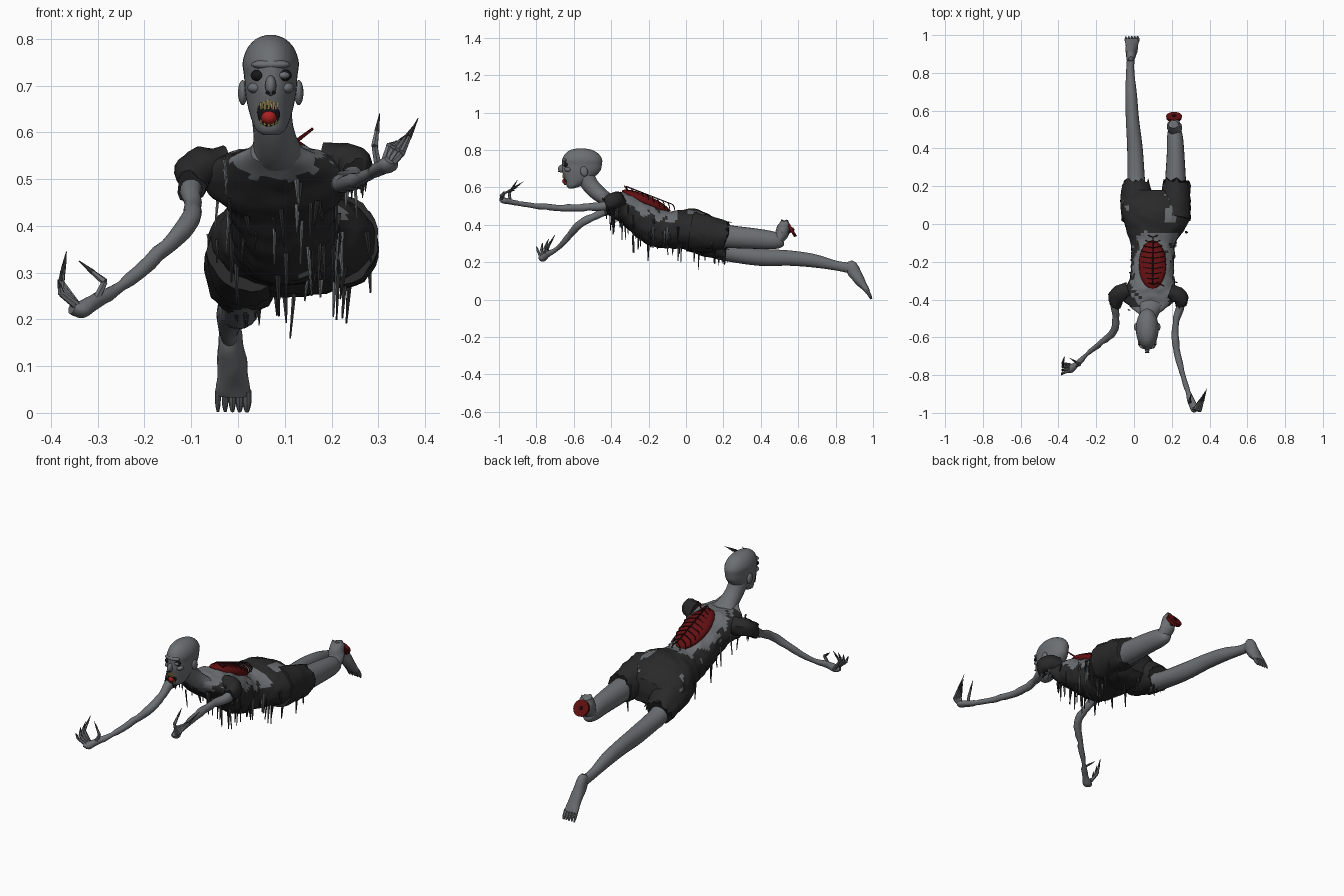
import bpy
import bmesh
import math
import random
from mathutils import Vector, Matrix, noise

random.seed(7)
X, Y, Z = Vector((1, 0, 0)), Vector((0, 1, 0)), Vector((0, 0, 1))
parts = []

cube = bpy.data.objects.get("Cube")
if cube:
    bpy.data.objects.remove(cube, do_unlink=True)


def material(name, red, green, blue):
    mat = bpy.data.materials.new(name)
    mat.use_nodes = True
    colour = (red, green, blue, 1)
    mat.diffuse_color = colour
    shader = mat.node_tree.nodes["Principled BSDF"]
    shader.inputs["Base Color"].default_value = colour
    shader.inputs["Roughness"].default_value = .8
    return mat


skin = material("grey skin", .15, .16, .17)
cloth = material("dark cloth", .022, .022, .022)
flesh = material("raw flesh", .12, .005, .006)
gore = material("dried blood", .03, .004, .005)
black = material("black", .008, .008, .008)
claw = material("claw grey", .04, .04, .042)
tongue_red = material("tongue red", .4, .015, .015)
tooth = material("yellow tooth", .36, .28, .1)


def finish(bm, name, mats):
    """Turn a bmesh into a named object."""
    bmesh.ops.recalc_face_normals(bm, faces=bm.faces)
    mesh = bpy.data.meshes.new(name)
    bm.to_mesh(mesh)
    bm.free()
    for mat in mats:
        mesh.materials.append(mat)
    obj = bpy.data.objects.new(name, mesh)
    bpy.context.collection.objects.link(obj)
    parts.append(obj)
    return obj


def spline(a, b, c, d, t):
    """Catmull-Rom blend of four path rows."""
    return [q + t * (r - p + t * (2 * p - 5 * q + 4 * r - s + t * (3 * (q - r) + s - p))) / 2
            for p, q, r, s in zip(a, b, c, d)]


def tube(name, rows, *mats, up=Z, axis=None, sides=16, steps=4, rough=0, ragged=0):
    """Loft elliptical rings along rows of (x, y, z, width radius, height radius)."""
    ends = [rows[0]] + list(rows) + [rows[-1]]
    path = [spline(*ends[i:i + 4], k / steps) for i in range(len(rows) - 1) for k in range(steps)]
    path.append(rows[-1])
    centres = [Vector(row[:3]) for row in path]
    bm = bmesh.new()
    rings = []
    for i, row in enumerate(path):
        along = axis or (centres[min(i + 1, len(path) - 1)] - centres[max(i - 1, 0)]).normalized()
        right = along.cross(up).normalized()
        top = right.cross(along)
        ring = []
        for k in range(sides):
            angle = math.tau * k / sides
            offset = right * max(row[3], .001) * math.cos(angle) + top * max(row[4], .001) * math.sin(angle)
            point = centres[i] + offset
            point += offset.normalized() * noise.noise(point * 28) * rough
            if i == len(path) - 1:
                point += along * random.uniform(-ragged, ragged)
            ring.append(bm.verts.new(point))
        rings.append(ring)
    for low, high in zip(rings, rings[1:]):
        for k in range(sides):
            n = (k + 1) % sides
            bm.faces.new((low[k], low[n], high[n], high[k]))
    bm.faces.new(rings[0])
    bm.faces.new(rings[-1])
    return finish(bm, name, mats)


def ellipsoid(name, centre, radii, mat, tilt=0):
    bm = bmesh.new()
    turn = Matrix.Rotation(tilt, 4, "X")
    place = Matrix.Translation(centre) @ turn @ Matrix.Diagonal((*radii, 1))
    bmesh.ops.create_uvsphere(bm, u_segments=20, v_segments=12, radius=1, matrix=place)
    return finish(bm, name, [mat])


def spike(name, start, end, radius, mat, tip=.001):
    """Thin straight piece tapering from start to end."""
    start, end = Vector(start), Vector(end)
    up = X if abs((end - start).normalized().z) > .7 else Z
    return tube(name, [(*start, radius, radius), (*end, tip, tip)], mat, up=up, sides=6, steps=2)


# Torso in ragged cloth, with bare skin around the neck and back wound
torso_rows = [
    (.08, -.48, .56, .05, .03),
    (.08, -.43, .527, .11, .042),
    (.085, -.38, .502, .165, .07),
    (.09, -.33, .485, .13, .09),
    (.095, -.26, .445, .115, .115),
    (.1, -.18, .4, .115, .115),
    (.1, -.1, .375, .12, .1),
    (.115, -.02, .375, .16, .105),
    (.118, .06, .365, .182, .113),
    (.118, .13, .35, .175, .1),
    (.118, .18, .34, .12, .06)]
torso = tube("torso", torso_rows, cloth, skin, axis=Y, sides=48, steps=6, rough=.008)
for face in torso.data.polygons:
    c = face.center
    wobble = noise.noise(c * 30) * .35
    back = math.hypot((c.x - .1) / .115, (c.y + .27) / .18) + wobble < 1
    waist = math.hypot((c.x - .115) / .11, (c.y + .075) / .035) + wobble < 1
    belly_tear = noise.noise(c * 13) > .48
    bare = face.normal.z > .3 and (back or waist)
    face.material_index = int(bare or belly_tear or c.y < -.445 + wobble * .04)

# Shorts legs and sleeves
tube("right_shorts_leg", [(.025, .03, .345, .09, .09), (.015, .13, .31, .085, .085),
                          (.01, .21, .272, .072, .062)], cloth, rough=.008, ragged=.02, sides=28)
tube("left_shorts_leg", [(.21, .03, .37, .09, .1), (.22, .13, .355, .08, .09),
                         (.225, .225, .34, .07, .075)], cloth, rough=.008, ragged=.02, sides=28)
tube("right_sleeve", [(-.03, -.35, .525, .04, .045), (-.085, -.375, .52, .045, .045),
                      (-.1, -.43, .487, .03, .036)], cloth, rough=.012, ragged=.012)
tube("left_sleeve", [(.19, -.36, .53, .04, .045), (.245, -.385, .53, .042, .042),
                     (.25, -.435, .51, .03, .033)], cloth, rough=.012, ragged=.012)

# Neck and head
tube("neck", [(.088, -.42, .535, .075, .035), (.082, -.465, .565, .052, .042),
              (.075, -.51, .61, .043, .045), (.07, -.54, .66, .045, .05)], skin, sides=24)
tube("head", [
    (.07, -.615, .594, .015, .012),
    (.07, -.603, .605, .031, .035),
    (.07, -.585, .63, .042, .06),
    (.07, -.57, .66, .05, .085),
    (.07, -.56, .69, .055, .103),
    (.07, -.556, .72, .057, .106),
    (.07, -.555, .75, .06, .106),
    (.07, -.557, .78, .05, .088),
    (.07, -.56, .8, .031, .057),
    (.07, -.562, .808, .01, .02)], skin, up=Y, axis=Z, sides=32)
ellipsoid("nose", (.07, -.664, .7), (.012, .02, .022), skin, tilt=-.25)
ellipsoid("brow", (.07, -.646, .745), (.042, .018, .011), skin)
for side, label in ((-1, "right"), (1, "left")):
    ellipsoid(label + "_ear", (.07 + side * .06, -.545, .685), (.01, .02, .027), skin, tilt=.2)
    ellipsoid(label + "_nostril", (.07 + side * .007, -.68, .685), (.004, .004, .004), black)
    ellipsoid(label + "_cheekbone", (.07 + side * .033, -.63, .695), (.017, .02, .012), skin)
    ellipsoid(label + "_eye_socket", (.071 + side * .026, -.643, .722), (.018, .014, .013), black)
ellipsoid("left_eyelid", (.098, -.645, .722), (.014, .015, .009), skin)

# Open mouth with tongue and teeth
ellipsoid("mouth", (.066, -.637, .643), (.025, .019, .031), black)
ellipsoid("tongue", (.066, -.645, .633), (.017, .017, .016), tongue_red)
for i in range(-2, 3):
    x, bend = .066 + i * .008, abs(i) * .003
    spike("upper_tooth", (x, -.655 + bend, .669 - bend), (x, -.657 + bend, .649), .005, tooth, .003)
    spike("lower_tooth", (x, -.648 + bend, .613 + bend), (x, -.652 + bend, .626 + bend), .004, tooth, .002)

# Arms
tube("right_arm", [(-.07, -.37, .52, .03, .03), (-.1, -.42, .48, .024, .026),
                   (-.095, -.5, .44, .018, .02), (-.11, -.57, .4, .02, .021),
                   (-.17, -.625, .34, .016, .018), (-.25, -.69, .27, .012, .013),
                   (-.3, -.74, .24, .016, .017), (-.335, -.765, .223, .024, .018),
                   (-.355, -.775, .225, .015, .012)], skin, rough=.006)
tube("left_arm", [(.235, -.38, .525, .03, .03), (.245, -.43, .505, .024, .025),
                  (.222, -.52, .495, .018, .02), (.22, -.63, .49, .019, .019),
                  (.245, -.75, .495, .016, .016), (.28, -.87, .51, .012, .012),
                  (.3, -.93, .52, .018, .015), (.32, -.975, .53, .023, .015),
                  (.328, -.988, .54, .014, .01)], skin, rough=.006)


def finger(name, base, knuckle, tip):
    """Bony finger ending in a long dark claw."""
    base, knuckle, tip = Vector(base), Vector(knuckle), Vector(tip)
    middle = knuckle.lerp(tip, .45)
    spike(name, base, knuckle, .009, skin, .007)
    spike(name + "_joint", knuckle, middle, .008, skin, .005)
    spike(name + "_claw", middle, tip, .006, claw)


for i in range(4):
    finger("right_finger", (-.34, -.775 + i * .01, .225), (-.378, -.79 + i * .017, .255 + i * .008),
           (-.385 + i * .006, -.8 + i * .033, .285 + i * .02))
    finger("left_finger", (.326 - i * .005, -.98, .53), (.35 - i * .009, -.99 + i * .005, .555 + i * .005),
           (.385 - i * .009, -.87 - i * .015, .63 - i * .015))
finger("right_thumb", (-.305, -.75, .24), (-.285, -.745, .28), (-.34, -.71, .325))
finger("left_thumb", (.3, -.94, .525), (.292, -.945, .57), (.303, -.9, .64))

# Whole right leg, with the foot pointing down behind
tube("right_leg", [(.015, .12, .285, .055, .055), (.012, .22, .25, .047, .045),
                   (.005, .4, .226, .041, .046), (-.008, .55, .222, .035, .041),
                   (-.015, .68, .208, .031, .036), (-.02, .8, .182, .022, .026),
                   (-.018, .87, .17, .02, .028)], skin, sides=20)
tube("right_foot", [(-.018, .875, .205, .012, .012), (-.018, .882, .185, .023, .03),
                    (-.015, .9, .145, .028, .034), (-.012, .942, .085, .034, .024),
                    (-.012, .973, .04, .036, .014)], skin, up=Y, rough=.004)
for i in range(5):
    x = -.043 + i * .0155
    size = .006 + i * .0009
    tube("right_toe", [(x, .968, .048, size, size), (x, .982, .022, size, size),
                       (x, .992, .003, size / 2, size / 2)], skin, up=Y, sides=8)

# Severed left leg with its bent stump
tube("left_thigh", [(.22, .13, .345, .06, .065), (.22, .25, .335, .054, .06),
                    (.22, .38, .325, .046, .054), (.217, .46, .317, .042, .048),
                    (.215, .505, .312, .032, .036), (.215, .52, .315, .015, .015)], skin, sides=20)
tube("left_stump", [(.217, .47, .295, .034, .026), (.214, .508, .345, .037, .036),
                    (.212, .522, .39, .036, .034), (.21, .528, .42, .024, .018)],
     skin, up=Y, rough=.008, ragged=.008)
cut, outward = Vector((.212, .565, .372)), Vector((0, .85, .5)).normalized()
tube("stump_wound", [(*(cut - outward * .008), .04, .04), (*(cut + outward * .008), .042, .042)],
     flesh, sides=20, steps=2)
spike("shin_bone", cut - outward * .05, cut + outward * .014, .014, gore, .01)

# Open back wound with spine and ribs standing above it
ellipsoid("back_wound", (.098, -.215, .525), (.073, .14, .033), flesh, tilt=-.41)
head_end, tail_end = Vector((.1, -.32, .605)), Vector((.1, -.07, .508))
spike("spine", head_end, tail_end, .004, gore, .003)
for i in range(10):
    joint = head_end.lerp(tail_end, i / 9)
    spread = .015 + .04 * math.sin(math.pi * (i + .5) / 10)
    for side in (-1, 1):
        bend = joint + Vector((side * spread, .008, -.018))
        foot = joint + Vector((side * spread * 1.1, .012, -.045))
        tube("rib", [(*p, .0025, .0025) for p in (joint, bend, foot)], gore, up=Y, sides=6, steps=3)
spike("loose_rib", (.11, -.3, .57), (.16, -.33, .608), .005, flesh, .003)

# Hanging shreds below the body, the hems and the sleeves
for i in range(58):
    row = random.choice(torso_rows[1:-1])
    angle = random.uniform(math.pi * .95, math.pi * 2.05)
    start = Vector((row[0] + row[3] * math.cos(angle), row[1] + random.uniform(-.03, .03),
                    row[2] + row[4] * math.sin(angle) + .012))
    drop = Vector((random.uniform(-.01, .01), random.uniform(-.006, .006), -random.uniform(.04, .11)))
    spike("shred", start, start + drop, random.uniform(.004, .008), random.choice((skin, cloth, claw)), .002)
for i in range(7):
    for x, y, z in ((-.1, -.4, .49), (.25, -.41, .5), (.02, .2, .23)):
        start = Vector((x + random.uniform(-.03, .03), y + random.uniform(-.03, .02), z))
        spike("hem_shred", start, start - Z * random.uniform(.02, .05), .006, cloth)

# Smooth shading, keeping sharp rims
bpy.ops.object.select_all(action="DESELECT")
for obj in parts:
    obj.select_set(True)
bpy.context.view_layer.objects.active = torso
bpy.ops.object.shade_smooth_by_angle(angle=math.radians(40))
